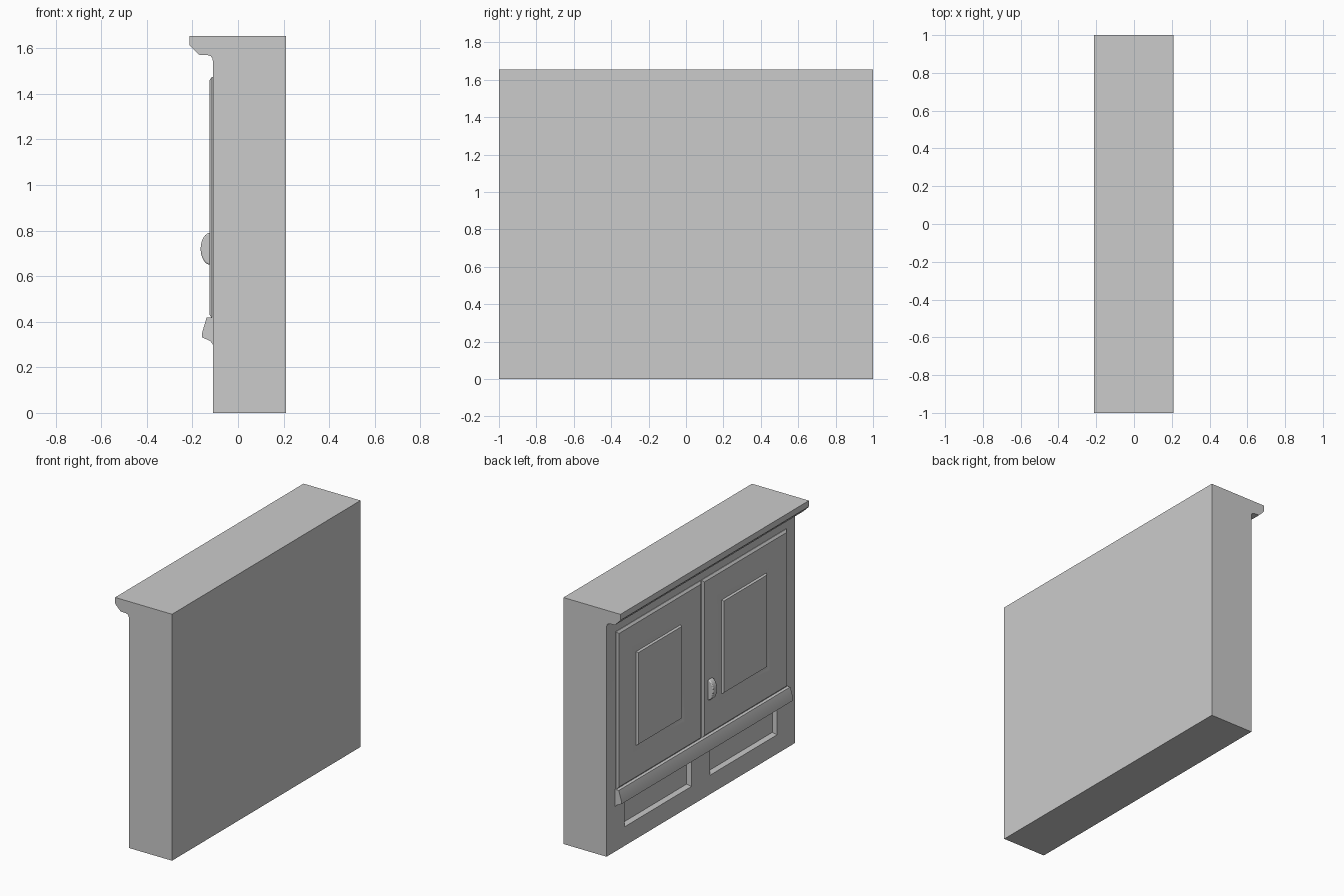
import bpy, bmesh, math

if "Cube" in bpy.data.objects:
    bpy.data.objects.remove(bpy.data.objects["Cube"])

grey = bpy.data.materials.new("plain_grey")
grey.use_nodes = True
grey.diffuse_color = (0.6, 0.6, 0.6, 1)
grey.node_tree.nodes["Principled BSDF"].inputs["Base Color"].default_value = (0.6, 0.6, 0.6, 1)

FACE = -0.11    # front plane of the carcass, facing -x
BACK = 0.21


def finish(name, bm, smooth=True):
    bmesh.ops.recalc_face_normals(bm, faces=bm.faces)
    mesh = bpy.data.meshes.new(name)
    bm.to_mesh(mesh)
    bm.free()
    mesh.materials.append(grey)
    ob = bpy.data.objects.new(name, mesh)
    bpy.context.collection.objects.link(ob)
    if smooth:
        smooth_edges(ob)
    return ob


def activate(ob):
    bpy.ops.object.select_all(action="DESELECT")
    ob.select_set(True)
    bpy.context.view_layer.objects.active = ob


def smooth_edges(ob):
    activate(ob)
    bpy.ops.object.shade_smooth_by_angle(angle=math.radians(35))


def extrude_profile(name, points, y0, y1, smooth=True):
    """Sweep an x-z outline along y."""
    bm = bmesh.new()
    ends = [[bm.verts.new((x, y, z)) for x, z in points] for y in (y0, y1)]
    bridge(bm, *ends)
    for ring in ends:
        bm.faces.new(ring)
    return finish(name, bm, smooth)


def bridge(bm, a, b):
    n = len(a)
    for i in range(n):
        j = (i + 1) % n
        bm.faces.new((a[i], a[j], b[j], b[i]))


def stepped_panel(name, y0, y1, z0, z1, steps):
    """Loft nested rectangles; each step is (inset, x)."""
    bm = bmesh.new()
    rings = []
    for inset, x in steps:
        a, b, c, d = y0 + inset, y1 - inset, z0 + inset, z1 - inset
        rings.append([bm.verts.new((x, y, z)) for y, z in ((a, c), (b, c), (b, d), (a, d))])
    for a, b in zip(rings, rings[1:]):
        bridge(bm, a, b)
    bm.faces.new(rings[0])
    bm.faces.new(rings[-1])
    return finish(name, bm)


# Carcass with its crown moulding in one profile
carcass = extrude_profile("cabinet_body", [
    (BACK, 0), (BACK, 1.655), (-0.213, 1.655), (-0.213, 1.615), (-0.205, 1.605),
    (-0.172, 1.572), (-0.132, 1.57), (-0.12, 1.566), (-0.113, 1.557), (FACE, 1.543),
    (FACE, 0)], -1, 1, smooth=False)

# Sunken drawer fronts cut into the plinth
for side, (y0, y1) in (("left", (0.1, 0.81)), ("right", (-0.81, -0.1))):
    cutter = stepped_panel("recess_cutter_" + side, y0, y1, 0.128, 0.305,
                           [(-0.006, FACE - 0.01), (0.015, FACE + 0.025)])
    cutter.hide_render = True
    mod = carcass.modifiers.new("recess", "BOOLEAN")
    mod.operation = "DIFFERENCE"
    mod.solver = "EXACT"
    mod.object = cutter
    activate(carcass)
    bpy.ops.object.modifier_apply(modifier=mod.name)
    bpy.data.objects.remove(cutter)
smooth_edges(carcass)

# Pair of doors with a sloped groove around a raised field
for side, (y0, y1) in (("left", (0.002, 0.905)), ("right", (-0.905, -0.002))):
    stepped_panel("door_" + side, y0, y1, 0.415, 1.475, [
        (0, FACE + 0.002), (0, -0.114), (0.015, -0.125), (0.155, -0.125),
        (0.195, -0.1125), (0.215, -0.1125), (0.222, -0.124)])

# Ledge between doors and drawers
extrude_profile("ledge", [
    (FACE + 0.002, 0.418), (-0.138, 0.418), (-0.158, 0.35), (-0.158, 0.332),
    (-0.122, 0.315), (-0.113, 0.305), (FACE + 0.002, 0.295)], -0.91, 0.91)

# Half-round door pull
arc = [math.pi * i / 16 for i in range(17)]
handle = extrude_profile("door_handle", [
    (-0.122 - 0.042 * math.sin(a), 0.72 + 0.07 * math.cos(a)) for a in arc], -0.1, -0.055)
bevel = handle.modifiers.new("soft_rim", "BEVEL")
bevel.width = 0.006
bevel.segments = 2
bevel.limit_method = "ANGLE"
bevel.angle_limit = math.radians(60)
